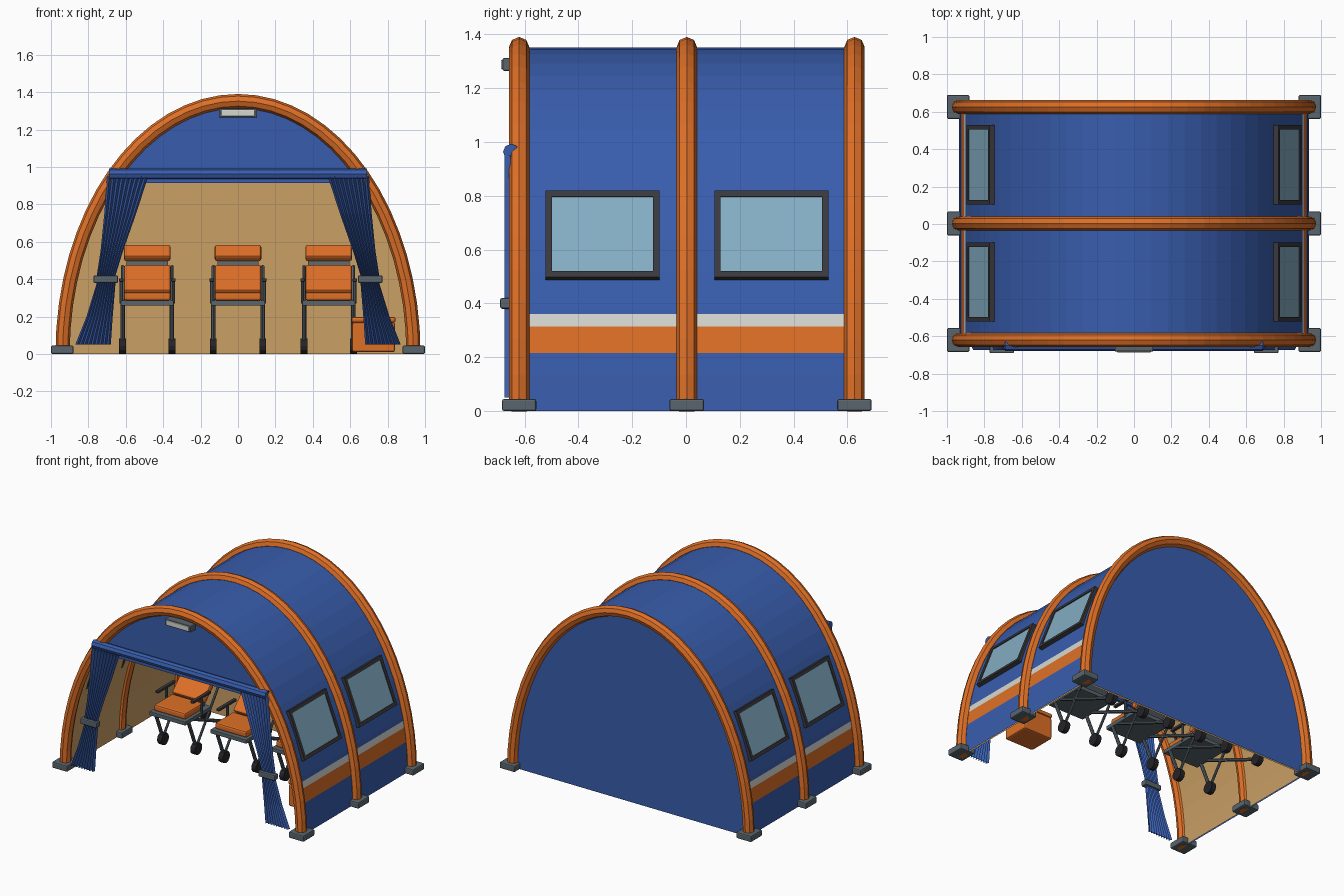
import bpy, bmesh, math
from mathutils import Vector, Matrix

if "Cube" in bpy.data.objects:
    bpy.data.objects.remove(bpy.data.objects["Cube"])


def material(name, rgb):
    m = bpy.data.materials.new(name)
    m.use_nodes = True
    m.diffuse_color = (*rgb, 1)
    m.node_tree.nodes["Principled BSDF"].inputs["Base Color"].default_value = (*rgb, 1)
    return m


BLUE = material("blue canvas", (0.04, 0.11, 0.42))
ORANGE = material("orange", (0.73, 0.16, 0.02))
WHITE = material("off white", (0.68, 0.68, 0.64))
TAN = material("tan lining", (0.60, 0.35, 0.13))
GLASS = material("window glass", (0.23, 0.42, 0.55))
DARK = material("dark frame", (0.042, 0.042, 0.048))
GREY = material("grey metal", (0.10, 0.13, 0.15))
BLACK = material("black rubber", (0.018, 0.018, 0.022))

A, B = 0.935, 1.35            # half width and height of the arch
ARCHES = (-0.62, 0.003, 0.626)
SEGMENTS = 32


def finish(name, bm, *mats):
    me = bpy.data.meshes.new(name)
    bm.to_mesh(me)
    bm.free()
    ob = bpy.data.objects.new(name, me)
    bpy.context.collection.objects.link(ob)
    for m in mats:
        me.materials.append(m)
    return ob


def box(name, center, size, mat, bevel=0.0, tilt=None):
    bm = bmesh.new()
    bmesh.ops.create_cube(bm, size=1)
    bmesh.ops.scale(bm, vec=size, verts=bm.verts)
    if bevel:
        bmesh.ops.bevel(bm, geom=bm.edges[:], offset=bevel, segments=2,
                        affect='EDGES', profile=0.5)
    ob = finish(name, bm, mat)
    ob.matrix_world = Matrix.Translation(center) @ (tilt or Matrix())
    return ob


def rod(name, p, q, radius, mat, sides=8):
    p, q = Vector(p), Vector(q)
    bm = bmesh.new()
    bmesh.ops.create_cone(bm, cap_ends=True, segments=sides, radius1=radius,
                          radius2=radius, depth=(q - p).length)
    ob = finish(name, bm, mat)
    turn = (q - p).to_track_quat('Z', 'Y').to_matrix().to_4x4()
    ob.matrix_world = Matrix.Translation((p + q) / 2) @ turn
    return ob


def arch(a, b, extra=(), low=0.0):
    """Half ellipse points from +x to -x, with added heights."""
    ts = [math.pi * i / SEGMENTS for i in range(SEGMENTS + 1)]
    for z in extra:
        t = math.asin(z / b)
        ts += [t, math.pi - t]
    return [(a * math.cos(t), b * math.sin(t)) for t in sorted(ts)
            if b * math.sin(t) > low - 1e-6]


def sheet(name, rows, *mats):
    """Grid surface through equal rows of points."""
    bm = bmesh.new()
    grid = [[bm.verts.new(p) for p in row] for row in rows]
    for r, s in zip(grid, grid[1:]):
        for i in range(len(r) - 1):
            bm.faces.new((r[i], r[i + 1], s[i + 1], s[i]))
    return finish(name, bm, *mats)


def end_wall(name, y, pts, mat):
    bm = bmesh.new()
    bm.faces.new([bm.verts.new((x, y, z)) for x, z in pts])
    return finish(name, bm, mat)


# Canvas shell with painted bands, and its lining
STRIPE = (0.215, 0.315, 0.36)
profile = arch(A, B, STRIPE)
shell = sheet("canvas_shell", [[(x, y, z) for x, z in profile]
                               for y in (ARCHES[2], ARCHES[0])], BLUE, ORANGE, WHITE)
for f in shell.data.polygons:
    z = f.center.z
    f.material_index = 1 if STRIPE[0] < z < STRIPE[1] else 2 if STRIPE[1] < z < STRIPE[2] else 0
inner = arch(A - 0.01, B - 0.01)
sheet("lining", [[(x, y, z) for x, z in inner] for y in (ARCHES[0] + 0.01, ARCHES[2])], TAN)

# Back wall and gable over the entrance, each with lining
gable_low = 0.915
end_wall("back_wall", ARCHES[2], arch(A, B), BLUE)
end_wall("back_lining", ARCHES[2] - 0.012, inner, TAN)
end_wall("front_gable", ARCHES[0], arch(A, B, (gable_low,), gable_low), BLUE)
end_wall("gable_lining", ARCHES[0] + 0.012,
         arch(A - 0.01, B - 0.01, (gable_low,), gable_low), TAN)

# Arched frame tubes with feet
for n, y in enumerate(ARCHES):
    cu = bpy.data.curves.new("arch_path", 'CURVE')
    cu.dimensions = '3D'
    cu.bevel_depth, cu.bevel_resolution, cu.use_fill_caps = 0.038, 2, True
    pts = arch(A + 0.003, B + 0.002)
    sp = cu.splines.new('POLY')
    sp.points.add(len(pts) - 1)
    sp.use_smooth = False
    for p, (x, z) in zip(sp.points, pts):
        p.co = (x, y, z, 1)
    cu.materials.append(ORANGE)
    tube = bpy.data.objects.new(f"arch_tube_{n}", cu)
    bpy.context.collection.objects.link(tube)
    for s in (-1, 1):
        box("arch_foot", (s * 0.94, y, 0.0225), (0.12, 0.128, 0.045), GREY, 0.008)

# Side windows lying on the slope of the wall
slope = math.atan2(0.13, 0.335)
for s in (-1, 1):
    tilt = Matrix.Rotation(-s * slope, 4, 'Y')
    for y in (-0.31, 0.317):
        mid = Vector((s * 0.819, y, 0.653))

        def part(name, off, size, mat):
            box(name, mid + tilt @ Vector(off), size, mat, 0, tilt)
        part("window_glass", (s * 0.006, 0, 0), (0.008, 0.39, 0.32), GLASS)
        for d in (-1, 1):
            part("window_rail", (0, 0, d * 0.161), (0.032, 0.424, 0.024), DARK)
            part("window_stile", (0, d * 0.2, 0), (0.032, 0.024, 0.32), DARK)

# Rolled valance and entrance lamp
rod("valance_roll", (-0.69, -0.65, 0.963), (0.69, -0.65, 0.963), 0.03, BLUE)
box("valance_hem", (0, -0.645, 0.932), (1.38, 0.02, 0.035), BLUE)
box("lamp_housing", (0, -0.652, 1.288), (0.205, 0.06, 0.048), GREY, 0.006)
box("lamp_lens", (0, -0.682, 1.288), (0.18, 0.012, 0.034), WHITE, 0.004)

# Pleated curtains gathered by ties: height, inner edge, outer edge
DRAPE = ((0.95, 0.48, 0.70), (0.75, 0.545, 0.715), (0.55, 0.615, 0.735), (0.42, 0.655, 0.755),
         (0.38, 0.655, 0.755), (0.2, 0.67, 0.81), (0.05, 0.68, 0.87))
PLEATS = 18
for s in (-1, 1):
    rows = []
    for z, x0, x1 in DRAPE:
        rows.append([(s * (x0 + (x1 - x0) * i / PLEATS), -0.663 + 0.011 * (-1) ** i, z)
                     for i in range(PLEATS + 1)])
    sheet("curtain", rows, BLUE)
    box("curtain_tie", (s * 0.707, -0.668, 0.4), (0.132, 0.045, 0.04), GREY, 0.007)

# Reclining chairs
recline = Matrix.Rotation(math.radians(45), 4, 'X')
for cx in (-0.485, 0, 0.485):
    box("seat_frame", (cx, 0.04, 0.272), (0.285, 0.3, 0.028), GREY, 0.004)
    box("seat_pad", (cx, 0.02, 0.308), (0.25, 0.21, 0.045), ORANGE, 0.012)
    box("back_pad", (cx, 0.2, 0.395), (0.25, 0.195, 0.045), ORANGE, 0.012, recline)
    box("head_pad", (cx, 0.335, 0.54), (0.25, 0.09, 0.045), ORANGE, 0.012, recline)
    box("back_panel", (cx, 0.27, 0.425), (0.22, 0.36, 0.02), GREY, 0, recline)
    for s in (-1, 1):
        x = cx + s * 0.132
        rod("front_leg", (x, -0.06, 0.265), (x, 0.03, 0.045), 0.012, GREY)
        rod("rear_leg", (x, 0.0, 0.262), (x, 0.51, 0.045), 0.012, GREY)
        rod("back_brace", (x, 0.03, 0.05), (x, 0.34, 0.47), 0.009, GREY)
        for y in (0.03, 0.51):
            rod("caster", (x - 0.018, y, 0.042), (x + 0.018, y, 0.042), 0.042, BLACK, 12)
        rod("arm_post", (x + s * 0.008, 0.08, 0.27), (x + s * 0.008, 0.08, 0.39), 0.009, GREY)
        box("arm_rest", (x + s * 0.008, 0.07, 0.395), (0.024, 0.2, 0.018), DARK, 0.004)

# Supply case with lid and handle
box("supply_case", (0.725, -0.2, 0.09), (0.23, 0.2, 0.16), ORANGE, 0.012)
box("case_lid", (0.725, -0.2, 0.183), (0.235, 0.205, 0.03), ORANGE, 0.01)
box("case_handle", (0.725, -0.2, 0.205), (0.09, 0.025, 0.018), DARK, 0.004)
